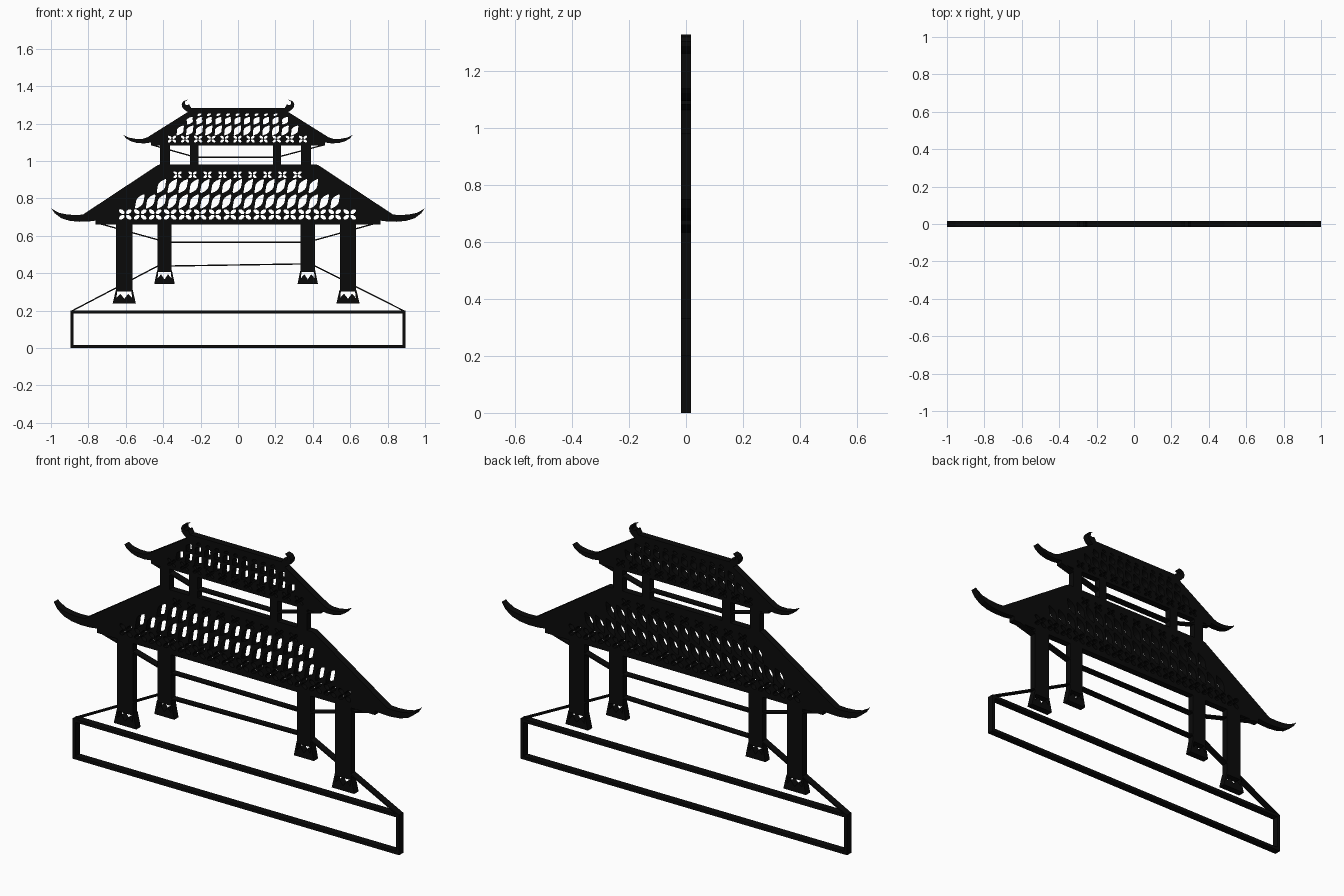
import bpy, bmesh
from math import sin, cos, pi, hypot

if "Cube" in bpy.data.objects:
    bpy.data.objects.remove(bpy.data.objects["Cube"])

HALF = 0.017  # half thickness of the flat cut-out

black = bpy.data.materials.new("black")
black.diffuse_color = (0.003, 0.003, 0.003, 1)
black.use_nodes = True
black.node_tree.nodes["Principled BSDF"].inputs["Base Color"].default_value = black.diffuse_color


def plate(name, loops):
    """Extruded flat plate from closed x-z loops; inner loops become holes."""
    cu = bpy.data.curves.new(name, 'CURVE')
    cu.dimensions, cu.fill_mode, cu.extrude = '2D', 'BOTH', HALF
    for pts in loops:
        sp = cu.splines.new('POLY')
        sp.points.add(len(pts) - 1)
        for p, (x, z) in zip(sp.points, pts):
            p.co = (x, z, 0, 1)
        sp.use_cyclic_u = True
    tmp = bpy.data.objects.new(name + "_tmp", cu)
    bpy.context.collection.objects.link(tmp)
    deps = bpy.context.evaluated_depsgraph_get()
    me = bpy.data.meshes.new_from_object(tmp.evaluated_get(deps))
    bpy.data.objects.remove(tmp)
    bm = bmesh.new()
    bm.from_mesh(me)
    bmesh.ops.remove_doubles(bm, verts=bm.verts, dist=1e-5)
    for v in bm.verts:                       # stand the plate upright
        x, z, d = v.co
        v.co = (x, -d, z)
    bmesh.ops.recalc_face_normals(bm, faces=bm.faces)
    for f in bm.faces:
        f.smooth = False
    bm.to_mesh(me)
    bm.free()
    me.name = name
    me.materials.clear()
    me.materials.append(black)
    ob = bpy.data.objects.new(name, me)
    bpy.context.collection.objects.link(ob)
    return ob


def rect(x0, x1, z0, z1):
    return [(x0, z0), (x1, z0), (x1, z1), (x0, z1)]


def line(name, p, q, w=0.007):
    dx, dz = q[0] - p[0], q[1] - p[1]
    n = hypot(dx, dz)
    ox, oz = -dz / n * w / 2, dx / n * w / 2
    plate(name, [[(p[0] + ox, p[1] + oz), (q[0] + ox, q[1] + oz),
                  (q[0] - ox, q[1] - oz), (p[0] - ox, p[1] - oz)]])


def mirrored(half):
    return half + [(-x, z) for x, z in reversed(half)]


def leaf(cx, z0, z1, shear, w, n=8):
    """Slanted S-shaped slot."""
    side = [[], []]
    for i in range(n + 1):
        t = i / n
        c = cx + shear * (t - 0.5) + 0.005 * sin(2 * pi * t)
        h = 0.0015 + w * sin(pi * t) ** 0.6 if 0 < i < n else 0.0015
        z = z0 + (z1 - z0) * t
        side[0].append((c - h, z))
        side[1].append((c + h, z))
    return side[0] + side[1][::-1]


def petal(cx, cz, a, b, ang, n=10):
    return [(cx + a * cos(t) * cos(ang) - b * sin(t) * sin(ang),
             cz + a * cos(t) * sin(ang) + b * sin(t) * cos(ang))
            for t in (2 * pi * i / n for i in range(n))]


def spread(half_w, pitch):
    n = int(2 * half_w / pitch)
    return [-0.003 + (i - n / 2) * pitch for i in range(n + 1)]


def slots(half_w, pitch, z0, z1, shear, w):
    return [leaf(x, z0, z1, shear, w) for x in spread(half_w, pitch)]


def flowers(half_w, pitch, zc, r):
    """Row of four-petalled openings."""
    out = []
    for x in spread(half_w, pitch):
        for sx in (-1, 1):
            for sz in (-1, 1):
                out.append(petal(x + sx * r * 1.05, zc + sz * r * 0.85,
                                 r * 1.0, r * 0.6, sx * sz * 0.6))
    return out


# Base frame
plate("base_frame", [rect(-0.896, 0.896, 0, 0.2),
                     rect(-0.88, 0.88, 0.016, 0.184)])

# Lower columns with toothed feet
for name, x, z, w in (("front_column_left", -0.608, 0.238, 0.043),
                      ("front_column_right", 0.588, 0.238, 0.043),
                      ("back_column_left", -0.393, 0.342, 0.038),
                      ("back_column_right", 0.373, 0.342, 0.038)):
    plate(name, [rect(x - w, x + w, z + 0.07, 0.668)])
    k = w / 0.043
    foot = [(-.062, 0), (.062, 0), (.045, .073), (-.045, .073)]
    teeth = [(-.038, .064), (.038, .064), (.042, .03), (.021, .052),
             (0, .025), (-.021, .052), (-.042, .03)]
    plate(name + "_foot", [[(x + k * a, z + b) for a, b in s] for s in (foot, teeth)])

# Upper columns
for i, (x0, x1) in enumerate(((-.417, -.364), (-.257, -.21), (.187, .23), (.337, .39))):
    plate("upper_column_%d" % (i + 1), [rect(x0, x1, 0.975, 1.09)])

# Thin floor and beam lines
line("floor_line_left", (-.89, .197), (-.42, .443))
line("floor_line_back", (-.40, .438), (.38, .45))
line("floor_line_right", (.39, .45), (.89, .197))
line("beam_line_left", (-.74, .665), (-.39, .568))
line("beam_line_back", (-.39, .566), (.38, .566))
line("beam_line_right", (.38, .568), (.73, .665))
line("upper_beam_left", (-.46, 1.086), (-.235, 1.022))
line("upper_beam_back", (-.235, 1.02), (.21, 1.02))
line("upper_beam_right", (.21, 1.02), (.46, 1.086))

# Lower roof with upturned eaves and pierced tiles
low = [(.763, .66), (.763, .681), (.80, .676), (.85, .675), (.90, .680),
       (.945, .694), (.98, .720), (1.0, .750), (.985, .738), (.955, .722),
       (.915, .714), (.87, .711), (.83, .713), (.432, .976), (.42, .981)]


def low_w(z):
    return 0.69 - 1.37 * (z - 0.714)


holes = flowers(low_w(0.745) - 0.03, 0.08, 0.714, 0.0175)
holes += slots(low_w(0.82) - 0.01, 0.058, 0.745, 0.822, 0.045, 0.019)
holes += slots(low_w(0.905) - 0.01, 0.058, 0.828, 0.903, 0.045, 0.019)
holes += flowers(low_w(0.945) - 0.03, 0.08, 0.926, 0.0115)
plate("lower_roof", [mirrored(low)] + holes)

# Upper roof with ridge horns
top = [(.465, 1.083), (.465, 1.099), (.50, 1.094), (.54, 1.096), (.575, 1.106),
       (.60, 1.122), (.612, 1.139), (.585, 1.125), (.545, 1.118), (.51, 1.118),
       (.485, 1.126), (.268, 1.262), (.285, 1.272), (.298, 1.287), (.301, 1.304),
       (.292, 1.320), (.27, 1.328), (.283, 1.316), (.284, 1.304), (.274, 1.298),
       (.262, 1.303), (.25, 1.283)]


def top_w(z):
    return 0.43 - 1.29 * (z - 1.115)


holes = flowers(top_w(1.13) - 0.03, 0.07, 1.117, 0.0115)
holes += slots(top_w(1.19) - 0.005, 0.051, 1.137, 1.19, 0.034, 0.0165)
holes += slots(top_w(1.235) - 0.005, 0.051, 1.195, 1.236, 0.026, 0.015)
holes += [petal(x, 1.248, 0.012, 0.006, 0.4) for x in spread(0.22, 0.051)]
plate("upper_roof", [mirrored(top)] + holes)
